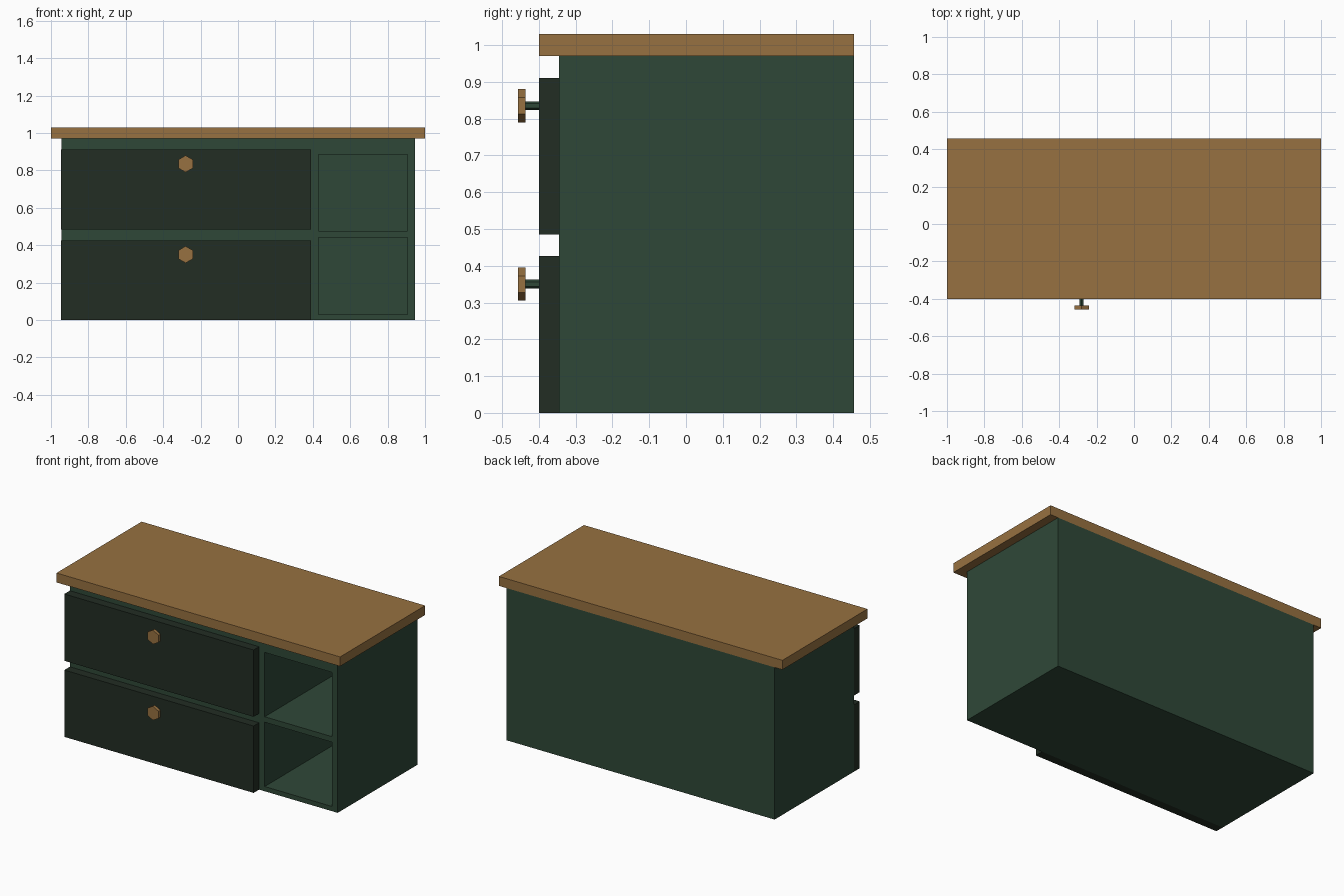
import bpy
import bmesh
from math import pi
from mathutils import Matrix, Vector

if "Cube" in bpy.data.objects:
    bpy.data.objects.remove(bpy.data.objects["Cube"], do_unlink=True)


def make_material(name, color):
    mat = bpy.data.materials.new(name)
    mat.use_nodes = True
    mat.diffuse_color = color
    mat.node_tree.nodes["Principled BSDF"].inputs["Base Color"].default_value = color
    return mat


green = make_material("cabinet green", (0.028, 0.064, 0.039, 1))
dark_green = make_material("drawer dark green", (0.016, 0.026, 0.017, 1))
wood = make_material("warm wood", (0.31, 0.165, 0.052, 1))


def finish(bm, name, mat):
    mesh = bpy.data.meshes.new(name)
    bm.to_mesh(mesh)
    bm.free()
    if mat:
        mesh.materials.append(mat)
    obj = bpy.data.objects.new(name, mesh)
    bpy.context.collection.objects.link(obj)
    return obj


def box(name, low, high, mat=None):
    low, high = Vector(low), Vector(high)
    bm = bmesh.new()
    place = Matrix.Translation((low + high) / 2) @ Matrix.Diagonal((*(high - low), 1))
    bmesh.ops.create_cube(bm, size=1, matrix=place)
    return finish(bm, name, mat)


def hex_rod(name, x, z, radius, y_front, y_back, mat):
    bm = bmesh.new()
    place = Matrix.Translation((x, (y_front + y_back) / 2, z)) @ Matrix.Rotation(pi / 2, 4, "X")
    bmesh.ops.create_cone(bm, cap_ends=True, segments=6, radius1=radius, radius2=radius,
                          depth=y_back - y_front, matrix=place)
    return finish(bm, name, mat)


SIDE, FRONT, BACK, HEIGHT = 0.945, -0.345, 0.457, 0.97
DRAWER_FRONT = -0.40

# Cabinet body with two open cubbies cut into its front
body = box("cabinet_body", (-SIDE, FRONT, 0), (SIDE, BACK, HEIGHT), green)
cutters = []
for bottom in (0.03, 0.475):
    cutter = box("cubby_cutter", (0.43, FRONT - 0.1, bottom), (0.905, BACK - 0.04, bottom + 0.41))
    cutter.hide_render = True
    cut = body.modifiers.new("cubby", "BOOLEAN")
    cut.operation, cut.solver, cut.object = "DIFFERENCE", "EXACT", cutter
    cutters.append(cutter)

# Bake the cuts and drop the cutters
bpy.context.view_layer.update()
evaluated = body.evaluated_get(bpy.context.evaluated_depsgraph_get())
carved = bpy.data.meshes.new_from_object(evaluated)
body.modifiers.clear()
body.data = carved
carved.materials.clear()
carved.materials.append(green)
for face in carved.polygons:
    face.material_index = 0
for cutter in cutters:
    bpy.data.objects.remove(cutter, do_unlink=True)

# Overhanging wooden top
box("wooden_top", (-1, DRAWER_FRONT, HEIGHT), (1, BACK, 1.03), wood)

# Drawer fronts, each with a stem and a six-sided knob
for label, bottom in (("lower", 0), ("upper", 0.485)):
    box(label + "_drawer", (-SIDE, DRAWER_FRONT, bottom), (0.39, FRONT, bottom + 0.426), dark_green)
    knob_z = bottom + 0.35
    hex_rod(label + "_knob_stem", -0.28, knob_z, 0.012, -0.438, DRAWER_FRONT, green)
    hex_rod(label + "_knob", -0.28, knob_z, 0.045, -0.457, -0.437, wood)
